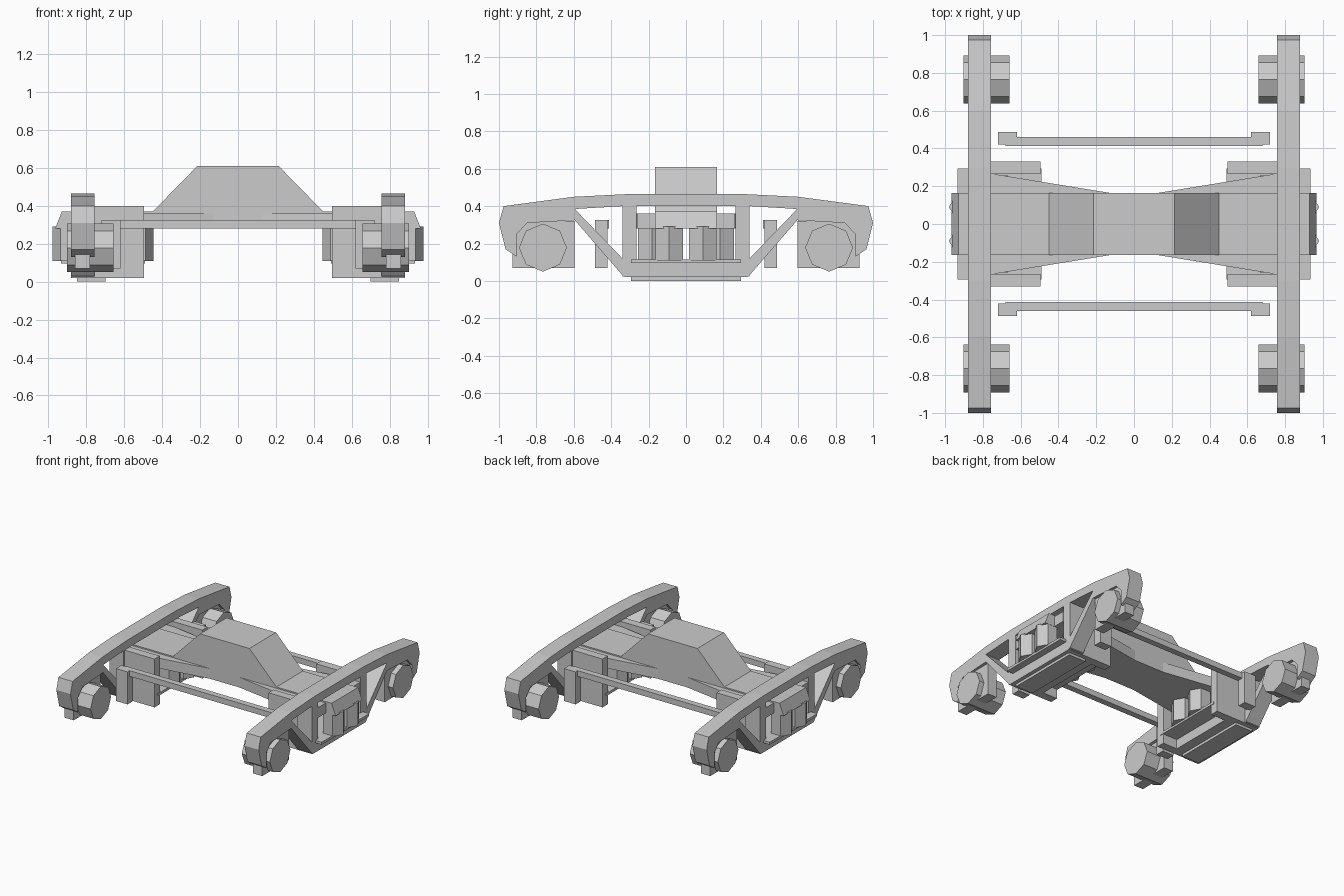
import bpy, bmesh, math
from mathutils import Matrix

if "Cube" in bpy.data.objects:
    bpy.data.objects.remove(bpy.data.objects["Cube"])


def finish(name, bm, mirror):
    bmesh.ops.recalc_face_normals(bm, faces=bm.faces)
    me = bpy.data.meshes.new(name)
    bm.to_mesh(me)
    bm.free()
    ob = bpy.data.objects.new(name, me)
    bpy.context.collection.objects.link(ob)
    if any(mirror):
        m = ob.modifiers.new("Mirror", "MIRROR")
        m.use_axis = (mirror[0], mirror[1], False)
        m.use_mirror_merge = False
    return ob


def prism(name, pts, axis, a, b, mirror=(True, True)):
    """Extrude a 2D outline along an axis: x takes (y,z), y takes (x,z), z takes (x,y)."""
    bm = bmesh.new()

    def place(p, t):
        return {"x": (t, p[0], p[1]), "y": (p[0], t, p[1]), "z": (p[0], p[1], t)}[axis]
    face = bm.faces.new([bm.verts.new(place(p, a)) for p in pts])
    ext = bmesh.ops.extrude_face_region(bm, geom=[face])
    shift = [0, 0, 0]
    shift["xyz".index(axis)] = b - a
    bmesh.ops.translate(bm, vec=shift,
                        verts=[g for g in ext["geom"] if isinstance(g, bmesh.types.BMVert)])
    return finish(name, bm, mirror)


def box(name, x, y, z, mirror=(True, True)):
    return prism(name, [(x[0], y[0]), (x[1], y[0]), (x[1], y[1]), (x[0], y[1])],
                 "z", z[0], z[1], mirror)


def drum(name, center, r, depth, sides, axis="z"):
    bm = bmesh.new()
    mat = Matrix.Translation(center)
    if axis == "x":
        mat = mat @ Matrix.Rotation(math.pi / 2, 4, "Y")
    ring = [bm.verts.new((r * math.cos(i * math.tau / sides),
                          r * math.sin(i * math.tau / sides), -depth / 2)) for i in range(sides)]
    ext = bmesh.ops.extrude_face_region(bm, geom=[bm.faces.new(ring)])
    bmesh.ops.translate(bm, vec=(0, 0, depth),
                        verts=[g for g in ext["geom"] if isinstance(g, bmesh.types.BMVert)])
    bm.transform(mat)
    return finish(name, bm, (True, True))


def both(pts):
    """Complete a left-right symmetric outline."""
    return pts + [(-p[0], p[1]) for p in reversed(pts)]


X_ONLY = (True, False)

# Side frames: arched top chord with hooked ends
top = [(0.30, 0.465), (0.60, 0.45), (0.975, 0.40), (1.0, 0.31), (0.965, 0.17), (0.905, 0.13),
       (0.905, 0.25), (0.85, 0.31), (0.59, 0.325), (0.59, 0.385), (0.34, 0.40)]
prism("side_frame_chord", both(top[::-1]), "x", 0.757, 0.88, X_ONLY)
# Diagonal struts and upright columns
prism("side_frame_diagonal", [(0.60, 0.39), (0.595, 0.325), (0.335, 0.025), (0.28, 0.025),
                              (0.335, 0.115)], "x", 0.757, 0.88)
box("side_frame_column", (0.757, 0.88), (0.27, 0.34), (0.025, 0.42))
# Bolster guides on the inside of the columns
box("column_guide", (0.495, 0.88), (0.265, 0.33), (0.02, 0.40))

# Spring seats
box("spring_seat_plate", (0.49, 0.935), (-0.295, 0.295), (0.095, 0.115), X_ONLY)
box("spring_seat_body", (0.62, 0.88), (-0.29, 0.29), (0.02, 0.10), X_ONLY)
box("spring_seat_rib", (0.70, 0.85), (-0.295, 0.295), (0.0, 0.03), X_ONLY)

# Springs
for i, (x, y) in enumerate([(0.53, 0.09), (0.895, 0.09), (0.71, 0.182)]):
    drum(f"spring_{i + 1}", (x, y, 0.2), 0.085, 0.18, 6)

# Bolster: raised middle and flared shoulders
prism("bolster", both([(0.965, 0.28), (0.93, 0.37), (0.45, 0.37), (0.215, 0.61)]),
      "y", -0.165, 0.165, (False, False))
prism("bolster_shoulder", [(0.13, -0.165), (0.745, -0.265), (0.88, -0.262), (0.88, 0.262),
                           (0.745, 0.265), (0.13, 0.165)], "z", 0.28, 0.36, X_ONLY)

# Brake beams with end shoes
box("brake_beam", (-0.68, 0.68), (0.412, 0.46), (0.28, 0.325), (False, True))
box("brake_shoe", (0.62, 0.72), (0.42, 0.487), (0.07, 0.325))

# Axle bearings and their pedestals
drum("axle_bearing", (0.78, 0.765, 0.178), 0.128, 0.244, 8, "x")
box("bearing_pedestal", (0.78, 0.86), (0.595, 0.927), (0.07, 0.32))
